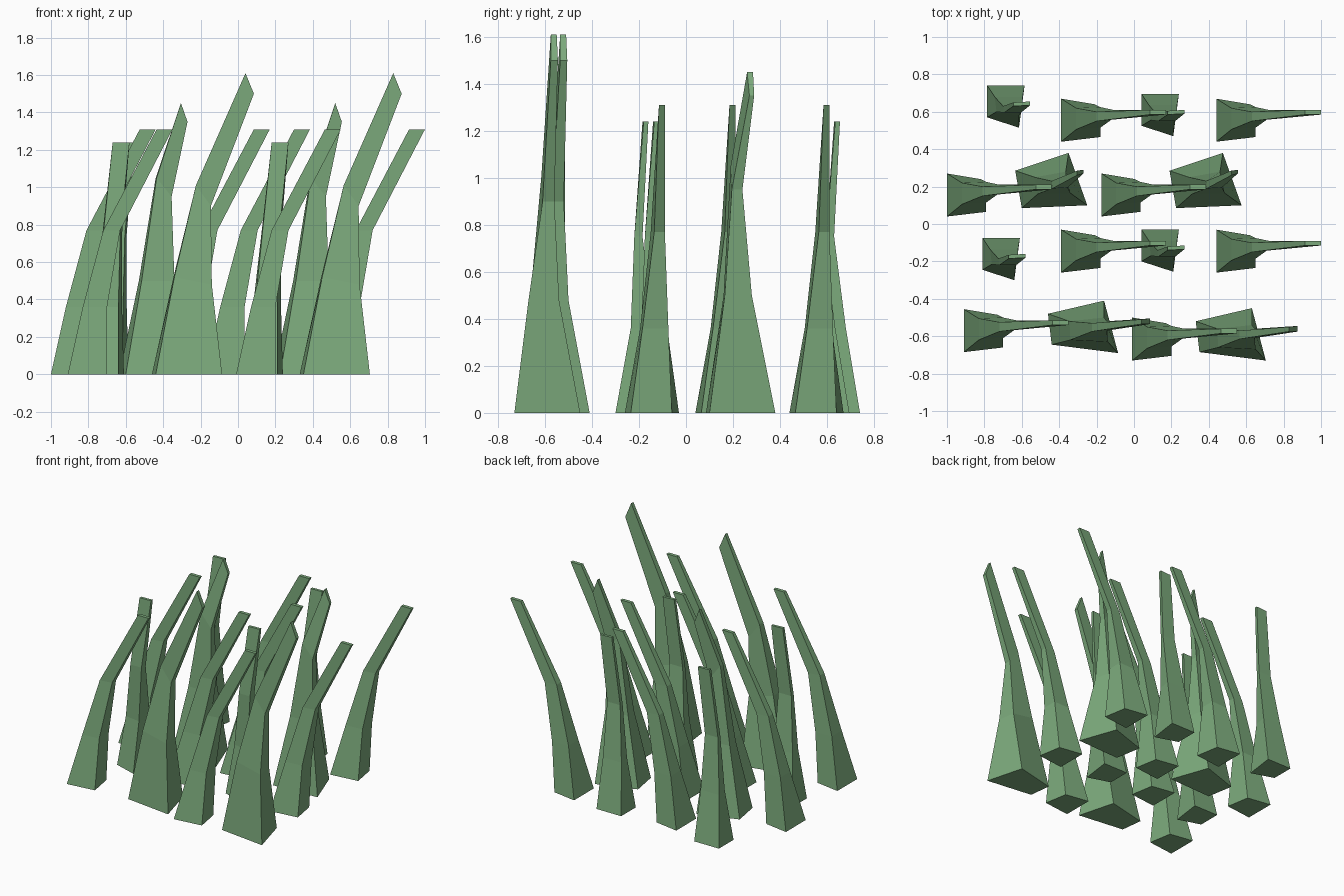
import bpy
import bmesh

green = bpy.data.materials.new("grass_green")
green.diffuse_color = (0.2, 0.4, 0.2, 1)

# Each blade is four rings: (left z, right z) then the corners
# left back, left front, right front, right back
LEANING = [
    ((0, 0), (0, .115), (0, -.115), (.21, -.09), (.18, .085)),
    ((.36, .36), (.08, .065), (.08, -.05), (.21, -.04), (.21, .07)),
    ((.77, .77), (.19, .045), (.19, -.005), (.28, .01), (.28, .055)),
    ((1.31, 1.31), (.475, .055), (.475, .03), (.56, .03), (.56, .055)),
]
UPRIGHT = [
    ((0, 0), (0, .11), (0, -.06), (.17, -.115), (.20, .11)),
    ((.36, .36), (.04, .05), (.05, -.03), (.17, -.05), (.19, .05)),
    ((.75, .75), (.085, 0), (.09, -.035), (.18, -.035), (.19, 0)),
    ((1.24, 1.24), (.14, .02), (.14, 0), (.23, .005), (.23, .025)),
]
WIDE = [
    ((0, 0), (0, .055), (.035, -.145), (.385, -.13), (.285, .15)),
    ((.5, .5), (.105, .02), (.12, -.07), (.295, -.065), (.27, .05)),
    ((1.05, .95), (.195, 0), (.2, -.04), (.28, -.035), (.275, .01)),
    ((1.45, 1.35), (.33, .055), (.33, .03), (.365, .04), (.365, .06)),
]
TALL = [
    ((0, 0), (0, .07), (.02, -.095), (.375, -.14), (.30, .14)),
    ((.52, .48), (.115, .03), (.12, -.07), (.32, -.08), (.30, .05)),
    ((1.01, .9), (.235, .02), (.235, -.025), (.315, -.02), (.315, .03)),
    ((1.61, 1.5), (.50, .04), (.50, .015), (.545, .015), (.545, .045)),
]


def blade(name, rings, x, y):
    bm = bmesh.new()
    loops = []
    for (zl, zr), *corners in rings:
        loops.append([bm.verts.new((x + cx, y + cy, z))
                      for (cx, cy), z in zip(corners, (zl, zl, zr, zr))])
    for a, b in zip(loops, loops[1:]):
        for i in range(4):
            j = (i + 1) % 4
            bm.faces.new((a[i], a[j], b[j], b[i]))
    bm.faces.new(loops[0][::-1])
    bm.faces.new(loops[-1])
    bmesh.ops.recalc_face_normals(bm, faces=bm.faces)
    mesh = bpy.data.meshes.new(name)
    bm.to_mesh(mesh)
    bm.free()
    mesh.materials.append(green)
    bpy.context.collection.objects.link(bpy.data.objects.new(name, mesh))


# Clump layout: left base edge x and centre y of every blade
LAYOUT = [
    ("leaning_blade", LEANING, [(-.39, .555), (.44, .555), (-1, .155), (-.175, .155),
                                (-.39, -.145), (.44, -.145), (-.91, -.57), (-.01, -.615)]),
    ("upright_blade", UPRIGHT, [(-.785, .63), (.04, .585), (-.81, -.185), (.04, -.14)]),
    ("wide_blade", WIDE, [(-.635, .23), (.19, .23)]),
    ("tall_blade", TALL, [(-.46, -.55), (.33, -.59)]),
]
for name, rings, spots in LAYOUT:
    for n, (x, y) in enumerate(spots, 1):
        blade(f"{name}_{n}", rings, x, y)
